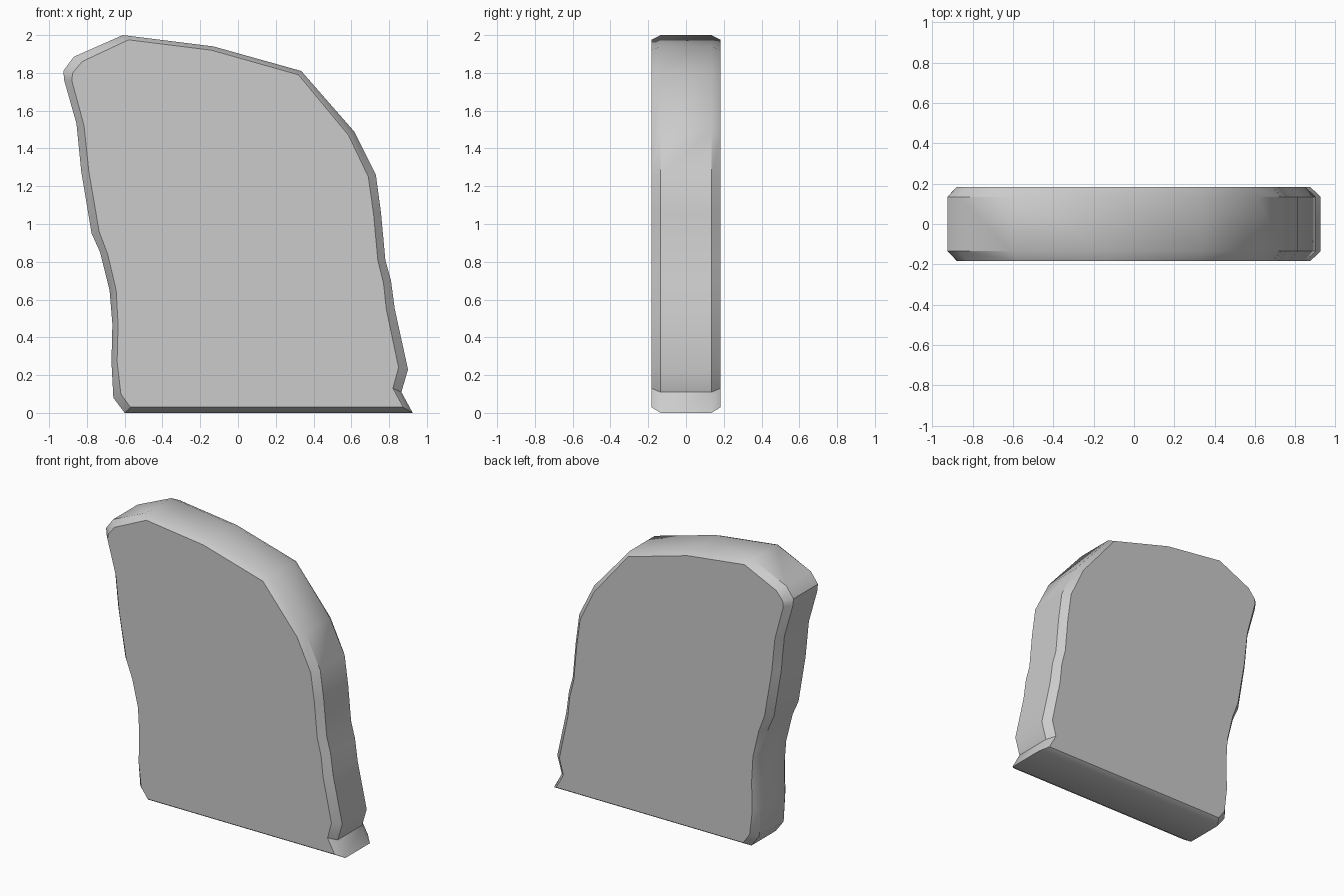
import bpy, bmesh, math

# Silhouette seen from the front (x, z), counter-clockwise from bottom left
outer = [(-0.60, 0), (0.925, 0), (0.865, 0.11), (0.90, 0.23), (0.83, 0.55), (0.81, 0.70),
         (0.78, 0.81), (0.757, 1.06), (0.73, 1.26), (0.615, 1.49), (0.335, 1.81), (-0.13, 1.94),
         (-0.61, 2.0), (-0.87, 1.885), (-0.925, 1.81), (-0.92, 1.76), (-0.855, 1.53),
         (-0.83, 1.28), (-0.775, 0.95), (-0.73, 0.85), (-0.68, 0.65), (-0.665, 0.47),
         (-0.67, 0.27), (-0.66, 0.08)]
# Matching edge of the flat front and back faces, inside the worn bevel
inner = [(-0.57, 0.03), (0.875, 0.03), (0.82, 0.13), (0.85, 0.24), (0.785, 0.55), (0.77, 0.69),
         (0.74, 0.81), (0.718, 1.05), (0.69, 1.25), (0.585, 1.47), (0.32, 1.79), (-0.14, 1.92),
         (-0.58, 1.975), (-0.825, 1.86), (-0.875, 1.80), (-0.88, 1.76), (-0.815, 1.52),
         (-0.79, 1.28), (-0.735, 0.96), (-0.69, 0.84), (-0.645, 0.65), (-0.635, 0.47),
         (-0.64, 0.27), (-0.62, 0.10)]

# Stone slab: four rings from front to back, bridged and capped
bm = bmesh.new()
layers = [(inner, -0.183), (outer, -0.135), (outer, 0.135), (inner, 0.183)]
rings = [[bm.verts.new((x, y, z)) for x, z in pts] for pts, y in layers]
n = len(outer)
for a, b in zip(rings, rings[1:]):
    for i in range(n):
        j = (i + 1) % n
        bm.faces.new((a[i], b[i], b[j], a[j]))
bm.faces.new(rings[0])
bm.faces.new(rings[-1][::-1])
bmesh.ops.recalc_face_normals(bm, faces=bm.faces)
mesh = bpy.data.meshes.new("stone_slab")
bm.to_mesh(mesh)
bm.free()
slab = bpy.data.objects.new("stone_slab", mesh)
bpy.context.collection.objects.link(slab)

# Smooth the worn sides, keep the face outlines crisp
bpy.context.view_layer.objects.active = slab
slab.select_set(True)
bpy.ops.object.shade_smooth_by_angle(angle=math.radians(35))
